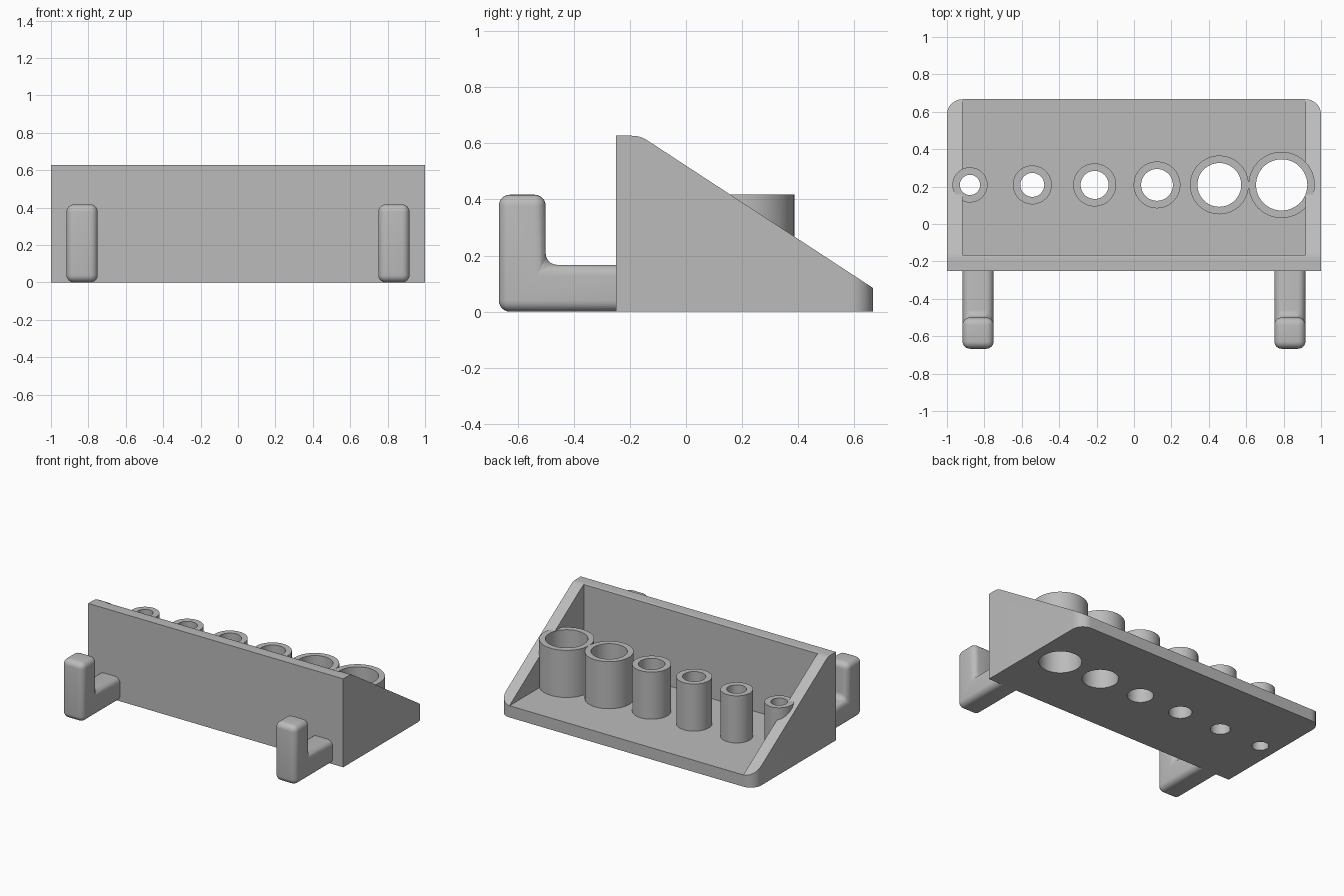
import bpy, bmesh, math
from mathutils import Vector

cube = bpy.data.objects.get("Cube")
if cube:
    bpy.data.objects.remove(cube, do_unlink=True)

grey = bpy.data.materials.new("plain grey")
grey.use_nodes = True
GREY = (0.5, 0.5, 0.5, 1)
grey.diffuse_color = GREY
grey.node_tree.nodes["Principled BSDF"].inputs["Base Color"].default_value = GREY


def prism(name, points, direction):
    """Extrude a closed outline along a direction."""
    bm = bmesh.new()
    face = bm.faces.new([bm.verts.new(p) for p in points])
    ext = bmesh.ops.extrude_face_region(bm, geom=[face])
    moved = [v for v in ext["geom"] if isinstance(v, bmesh.types.BMVert)]
    bmesh.ops.translate(bm, verts=moved, vec=direction)
    bmesh.ops.recalc_face_normals(bm, faces=bm.faces[:])
    mesh = bpy.data.meshes.new(name)
    bm.to_mesh(mesh)
    bm.free()
    mesh.materials.append(grey)
    obj = bpy.data.objects.new(name, mesh)
    bpy.context.collection.objects.link(obj)
    return obj


def box(name, low, high):
    (x0, y0, z0), (x1, y1, z1) = low, high
    return prism(name, [(x0, y0, z0), (x1, y0, z0), (x1, y1, z0), (x0, y1, z0)], (0, 0, z1 - z0))


def cylinder(name, x, y, r, z0, z1, sides=64):
    ring = [(x + r * math.cos(2 * math.pi * i / sides), y + r * math.sin(2 * math.pi * i / sides), z0)
            for i in range(sides)]
    return prism(name, ring, (0, 0, z1 - z0))


def activate(obj):
    bpy.ops.object.select_all(action='DESELECT')
    obj.select_set(True)
    bpy.context.view_layer.objects.active = obj


def apply(obj, kind, **settings):
    mod = obj.modifiers.new("shape", kind)
    for key, value in settings.items():
        setattr(mod, key, value)
    activate(obj)
    bpy.ops.object.modifier_apply(modifier=mod.name)


def combine(obj, other, operation):
    apply(obj, 'BOOLEAN', object=other, operation=operation, solver='EXACT')
    bpy.data.objects.remove(other, do_unlink=True)


def smooth(obj):
    activate(obj)
    bpy.ops.object.shade_smooth_by_angle(angle=math.radians(30))


FRONT, BACK, WALL, TOP = -0.25, 0.667, 0.083, 0.627

# Wedge side profile with a softened top edge
crest, toe = Vector((-0.163, TOP)), Vector((BACK, 0.084))
a = crest + Vector((-0.03, 0))
b = crest + (toe - crest).normalized() * 0.03
curve = [a * (1 - t) ** 2 + crest * 2 * t * (1 - t) + b * t * t for t in (i / 6 for i in range(7))]
side = [(FRONT, 0), (BACK, 0), tuple(toe)] + [tuple(p) for p in reversed(curve)] + [(FRONT, TOP)]
tray = prism("tray", [(-1, y, z) for y, z in side], (2, 0, 0))

# Plan outline rounds the two rear corners
plan = [(-1, FRONT - 0.1, -0.1), (1, FRONT - 0.1, -0.1)]
for sign, start in ((1, 0), (-1, 90)):
    for i in range(13):
        angle = math.radians(start + 7.5 * i)
        plan.append((sign * (1 - WALL) + WALL * math.cos(angle),
                     BACK - WALL + WALL * math.sin(angle), -0.1))
combine(tray, prism("plan", plan, (0, 0, 1)), 'INTERSECT')

# Hollow between the walls
combine(tray, box("cavity", (-1 + WALL, FRONT + WALL, WALL), (1 - WALL, 1, 1)), 'DIFFERENCE')

# Row of socket tubes, growing towards the left
RADII = (0.094, 0.104, 0.115, 0.125, 0.157, 0.177)
ROW = [(-0.877 + i * 0.3333, r) for i, r in enumerate(RADII)]
for x, r in ROW:
    combine(tray, cylinder("socket", x, 0.209, r, 0.03, 0.417), 'UNION')
for x, r in ROW:
    combine(tray, cylinder("bore", x, 0.209, r - 0.04, -0.1, 0.8), 'DIFFERENCE')
smooth(tray)

# Two rounded hanging hooks; their ends sit inside the front wall
HOOK = [(-0.667, 0), (-0.19, 0), (-0.19, 0.167), (-0.5, 0.167), (-0.5, 0.417), (-0.667, 0.417)]
for name, x in (("right_hook", -0.917), ("left_hook", 0.75)):
    hook = prism(name, [(x, y, z) for y, z in HOOK], (0.167, 0, 0))
    apply(hook, 'BEVEL', width=0.04, segments=6, limit_method='ANGLE')
    smooth(hook)
